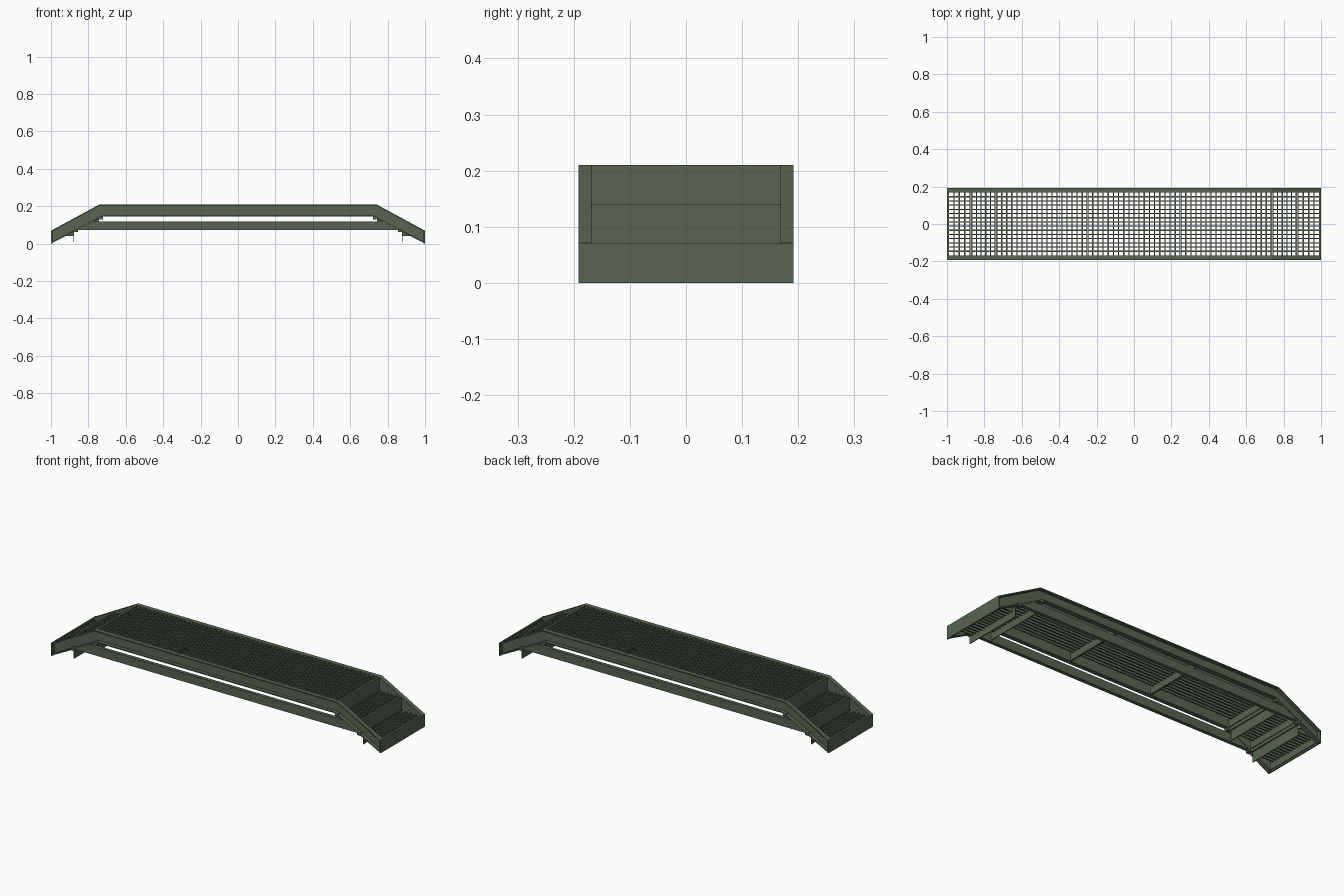
import bpy, bmesh

if "Cube" in bpy.data.objects:
    bpy.data.objects.remove(bpy.data.objects["Cube"])

green = bpy.data.materials.new("olive green")
green.diffuse_color = (0.098, 0.127, 0.084, 1)
green.use_nodes = True
green.node_tree.nodes["Principled BSDF"].inputs["Base Color"].default_value = green.diffuse_color


def finish(bm, name):
    bmesh.ops.recalc_face_normals(bm, faces=bm.faces)
    me = bpy.data.meshes.new(name)
    bm.to_mesh(me)
    bm.free()
    me.materials.append(green)
    ob = bpy.data.objects.new(name, me)
    bpy.context.collection.objects.link(ob)
    return ob


def box(bm, x0, x1, y0, y1, z0, z1):
    v = [bm.verts.new((x, y, z)) for x in (x0, x1) for y in (y0, y1) for z in (z0, z1)]
    for f in ((0, 1, 3, 2), (4, 6, 7, 5), (0, 4, 5, 1), (2, 3, 7, 6), (0, 2, 6, 4), (1, 5, 7, 3)):
        bm.faces.new([v[i] for i in f])


def strip(bm, top, bottom, y0, y1):
    """Solid band between two xz polylines, from y0 to y1."""
    rings = []
    for (xa, za), (xb, zb) in zip(top, bottom):
        rings.append([bm.verts.new(p) for p in
                      ((xa, y0, za), (xa, y1, za), (xb, y1, zb), (xb, y0, zb))])
    for a, b in zip(rings, rings[1:]):
        for i in range(4):
            j = (i + 1) % 4
            bm.faces.new((a[i], a[j], b[j], b[i]))
    bm.faces.new(rings[0])
    bm.faces.new(rings[-1])


def mirror_pts(half):
    return [(-x, z) for x, z in reversed(half)] + half


TOP = mirror_pts([(0.74, 0.21), (0.998, 0.07)])
TOP_IN = mirror_pts([(0.738, 0.204), (0.998, 0.063)])
BOT_IN = mirror_pts([(0.722, 0.151), (0.998, 0.008)])
BOT = mirror_pts([(0.72, 0.145), (0.998, 0.001)])

for side, s in (("front", -1), ("back", 1)):
    # bent channel beam: web plus two outward flanges
    bm = bmesh.new()
    strip(bm, TOP_IN, BOT_IN, s * 0.168, s * 0.173)
    strip(bm, TOP, TOP_IN, s * 0.168, s * 0.192)
    strip(bm, BOT_IN, BOT, s * 0.168, s * 0.192)
    finish(bm, side + "_channel_beam")
    # straight lower tie bar meeting the sloped ends
    bm = bmesh.new()
    strip(bm, [(-0.772, 0.119), (0.772, 0.119)], [(-0.862, 0.072), (0.862, 0.072)],
          s * 0.17, s * 0.189)
    finish(bm, side + "_tie_bar")


def grating(name, x0, x1, top):
    """Open grating: deep bars along x, thin rods along y, with edge plates."""
    bm = bmesh.new()
    rows = 15
    for i in range(1, rows):
        y = -0.168 + 0.336 * i / rows
        box(bm, x0, x1, y - 0.003, y + 0.003, top - 0.028, top - 0.002)
    cols = max(2, round((x1 - x0) / 0.027))
    for i in range(1, cols):
        x = x0 + (x1 - x0) * i / cols
        box(bm, x - 0.003, x + 0.003, -0.168, 0.168, top - 0.009, top - 0.003)
    for x in (x0, x1):
        d = 0.004 if x == x0 else -0.004
        box(bm, min(x, x + d), max(x, x + d), -0.168, 0.168, top - 0.062, top)
    finish(bm, name)


# platform in three panels
for n, (a, b) in enumerate(((-0.734, -0.25), (-0.248, 0.248), (0.25, 0.734))):
    grating("platform_grating_%d" % (n + 1), a, b, 0.21)

# steps and risers at both ends
for side, s in (("left", -1), ("right", 1)):
    for name, a, b, top in (("upper", 0.742, 0.868, 0.14), ("lower", 0.876, 0.992, 0.07)):
        x0, x1 = sorted((s * a, s * b))
        grating("%s_%s_step" % (side, name), x0, x1, top)
    for name, x, w, z0, z1 in (("top", 0.734, 0.168, 0.13, 0.21),
                               ("middle", 0.868, 0.168, 0.062, 0.14),
                               ("end", 0.993, 0.192, 0.0, 0.071)):
        bm = bmesh.new()
        x0, x1 = sorted((s * x, s * (x + 0.007)))
        box(bm, x0, x1, -w, w, z0, z1)
        if name != "end":
            # small foot tabs under the beam where the riser bolts on
            for y in (-0.18, 0.18):
                box(bm, min(s * (x - 0.012), s * (x + 0.007)), max(s * (x - 0.012), s * (x + 0.007)),
                    y - 0.012, y + 0.012, z0, z0 + 0.016)
        finish(bm, "%s_%s_riser" % (side, name))
